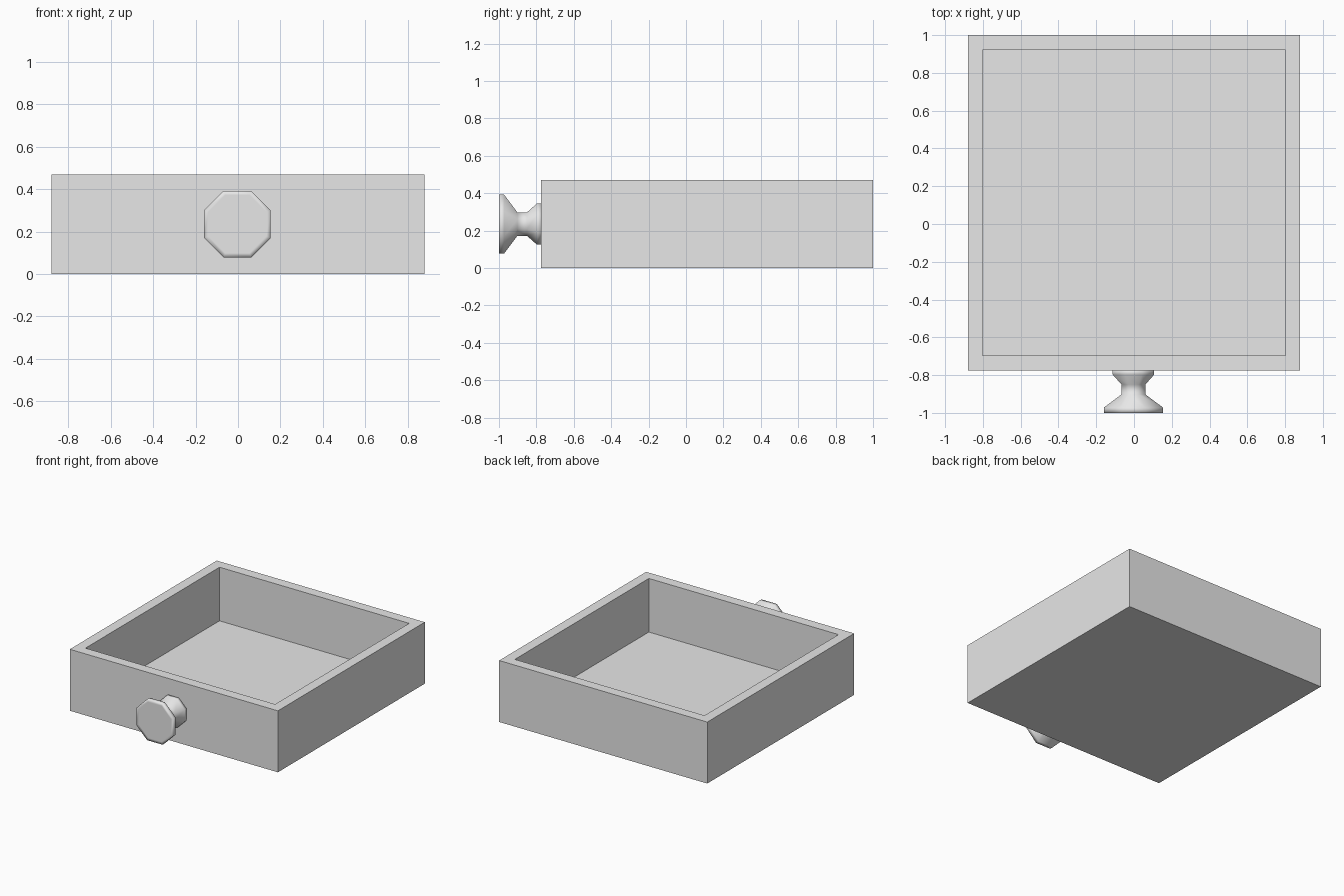
import bpy
import bmesh
from math import cos, sin, pi
from mathutils import Vector

cube = bpy.data.objects.get("Cube")
if cube:
    bpy.data.objects.remove(cube, do_unlink=True)

# Single plain material
grey = bpy.data.materials.new("light_grey")
grey.use_nodes = True
colour = (0.8, 0.8, 0.8, 1)
grey.diffuse_color = colour
grey.node_tree.nodes["Principled BSDF"].inputs["Base Color"].default_value = colour


def make_object(name, bm):
    bmesh.ops.recalc_face_normals(bm, faces=bm.faces)
    mesh = bpy.data.meshes.new(name)
    bm.to_mesh(mesh)
    bm.free()
    mesh.materials.append(grey)
    obj = bpy.data.objects.new(name, mesh)
    bpy.context.collection.objects.link(obj)
    return obj


# Open tray: a block whose top is inset for the walls and pushed down to the floor
WIDTH, FRONT, BACK, HEIGHT = 1.76, -0.775, 1.0, 0.47
WALL, FLOOR = 0.11, 0.06
bm = bmesh.new()
bmesh.ops.create_cube(bm, size=1)
bmesh.ops.scale(bm, vec=(WIDTH, BACK - FRONT, HEIGHT), verts=bm.verts)
bmesh.ops.translate(bm, vec=(0, (FRONT + BACK) / 2, HEIGHT / 2), verts=bm.verts)
top = max(bm.faces, key=lambda f: f.calc_center_median().z)
bmesh.ops.inset_region(bm, faces=[top], thickness=WALL)
well = bmesh.ops.extrude_discrete_faces(bm, faces=[top])["faces"][0]
bmesh.ops.translate(bm, vec=(0, 0, FLOOR - HEIGHT), verts=well.verts)
make_object("drawer_tray", bm)

# Eight-sided turned knob: (distance along y, flat-to-centre radius)
PROFILE = [(-1.0, 0.137), (-1.0, 0.157), (-0.972, 0.157), (-0.902, 0.063),
           (-0.85, 0.063), (-0.797, 0.11), (-0.772, 0.11)]
SIDES = 8
bm = bmesh.new()
rings = []
for y, flat_radius in PROFILE:
    r = flat_radius / cos(pi / SIDES)
    angles = [(i + 0.5) * 2 * pi / SIDES for i in range(SIDES)]
    rings.append([bm.verts.new(Vector((r * cos(a) - 0.003, y, r * sin(a) + HEIGHT / 2)))
                  for a in angles])
for a, b in zip(rings, rings[1:]):
    for i in range(SIDES):
        j = (i + 1) % SIDES
        bm.faces.new((a[i], a[j], b[j], b[i]))
bm.faces.new(rings[0])
bm.faces.new(rings[-1])
for face in bm.faces:
    face.smooth = True
make_object("front_knob", bm)
